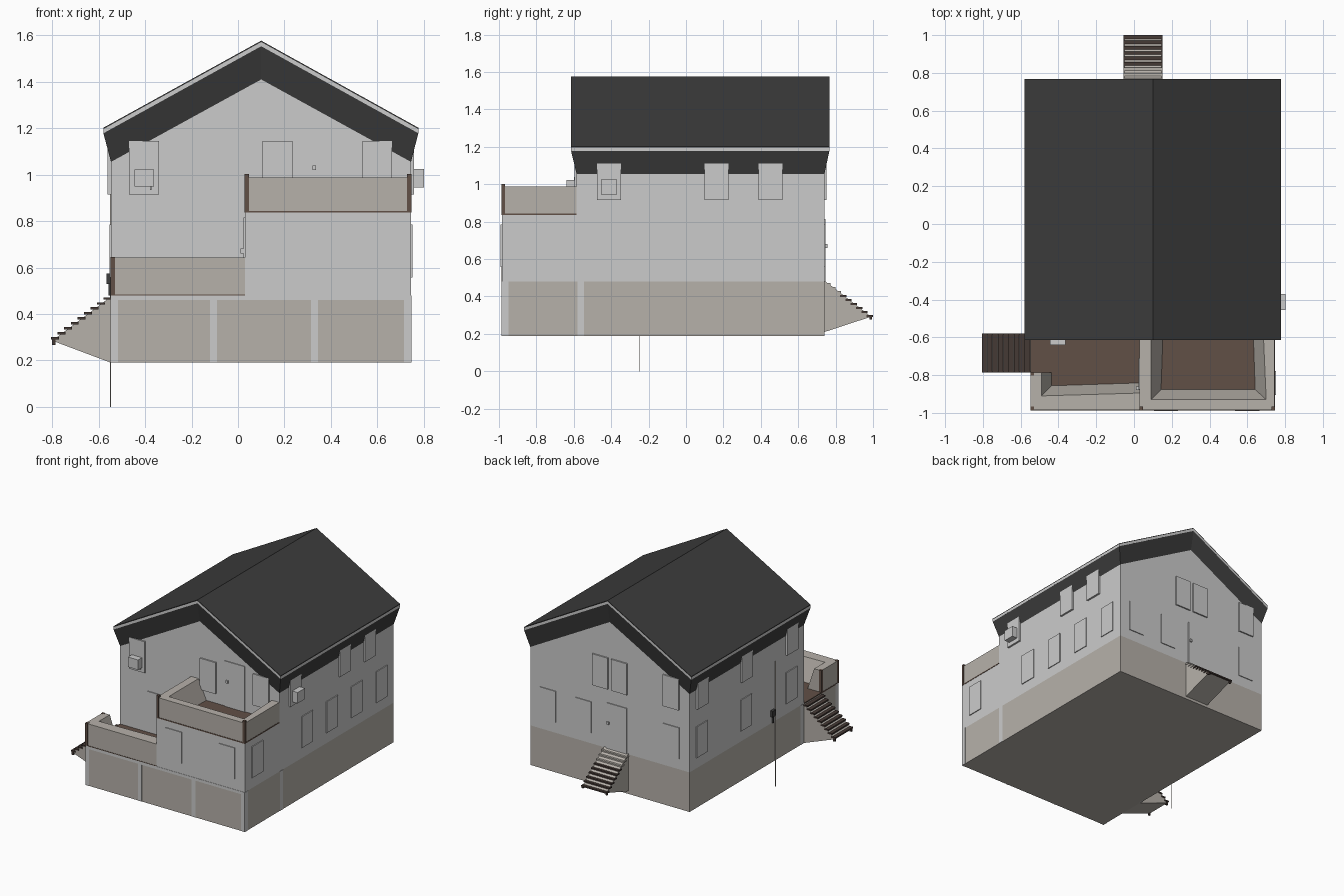
import bpy, bmesh

if "Cube" in bpy.data.objects:
    bpy.data.objects.remove(bpy.data.objects["Cube"])


def material(name, rgb):
    m = bpy.data.materials.new(name)
    m.diffuse_color = (*rgb, 1)
    m.use_nodes = True
    m.node_tree.nodes["Principled BSDF"].inputs["Base Color"].default_value = m.diffuse_color
    return m


DARK = material("roof_dark", (0.045, 0.045, 0.045))
BROWN = material("wood_brown", (0.12, 0.08, 0.062))
TREAD = material("tread_brown", (0.06, 0.042, 0.036))
TAN = material("plaster_tan", (0.47, 0.44, 0.40))


def finish(name, bm, mat=None):
    bmesh.ops.recalc_face_normals(bm, faces=bm.faces)
    me = bpy.data.meshes.new(name)
    bm.to_mesh(me)
    bm.free()
    ob = bpy.data.objects.new(name, me)
    bpy.context.collection.objects.link(ob)
    if mat:
        me.materials.append(mat)
    return ob


def loft(name, rings, mat=None, caps=True):
    """Skin a list of closed 3D rings."""
    bm = bmesh.new()
    vs = [[bm.verts.new(p) for p in r] for r in rings]
    n = len(vs[0])
    for a, b in zip(vs, vs[1:]):
        for i in range(n):
            j = (i + 1) % n
            bm.faces.new((a[i], a[j], b[j], b[i]))
    if caps:
        bm.faces.new(vs[0])
        bm.faces.new(vs[-1])
    return finish(name, bm, mat)


def prism_y(name, pts, y0, y1, mat=None):
    return loft(name, [[(x, y, z) for x, z in pts] for y in (y0, y1)], mat)


def prism_x(name, pts, x0, x1, mat=None):
    return loft(name, [[(x, y, z) for y, z in pts] for x in (x0, x1)], mat)


def box(name, x0, x1, y0, y1, z0, z1, mat=None):
    return prism_y(name, [(x0, z0), (x1, z0), (x1, z1), (x0, z1)], y0, y1, mat)


def panel(name, side, pos, a0, a1, z0, z1, d=0.006, mat=None):
    """Thin slab on a wall facing 'side' (+x, -x, +y, -y); a0..a1 runs along the wall."""
    s = 1 if side[0] == "+" else -1
    lo, hi = sorted((pos - s * 0.01, pos + s * d))
    if side[1] == "x":
        return box(name, lo, hi, a0, a1, z0, z1, mat)
    return box(name, a0, a1, lo, hi, z0, z1, mat)


XL, XR, XM, XC = -0.547, 0.745, 0.03, 0.10      # walls, wing edge, ridge
YF, YM, YB = -0.985, -0.585, 0.74               # wing front, house front, back
Z0, ZF, ZB = 0.19, 0.48, 0.84                   # base, ground floor, balcony floor

# Foundation, house and front wing
box("foundation", XL, XR, YF, YB, Z0, ZF, TAN)
prism_y("house_walls", [(XL, ZF), (XR, ZF), (XR, 1.055), (XC, 1.41), (XL, 1.055)], YM, YB)
box("front_wing", XM, XR, YF, YM, ZF, ZB)

# Foundation pilasters and top band
for x in (XL, -0.12, 0.315, 0.715):
    panel("pilaster", "-y", YF, x, x + 0.03, Z0, ZF, 0.002)
for side, px in (("-x", XL), ("+x", XR)):
    for y in (YF, -0.58):
        panel("pilaster", side, px, y, y + 0.035, Z0, ZF, 0.002)
panel("foundation_band", "-y", YF, XL, XR, 0.46, ZF, 0.002)

# Roof: skin, fascia and tapered soffit
RL, RR, RF, RB = -0.58, 0.777, -0.615, 0.767


def chevron(top, thick):
    eave = top - 0.375
    return [(RL, eave - thick), (RL, eave), (XC, top), (RR, eave), (RR, eave - thick), (XC, top - thick)]


prism_y("roof_skin", chevron(1.577, 0.006), RF, RB, DARK)
prism_y("roof_fascia", chevron(1.571, 0.018), RF, RB)


def gable_ring(xl, xr, yf, yb, eave, top):
    f = [(xl, eave), (XC, top), (xr, eave)]
    return [(x, yf, z) for x, z in f] + [(x, yb, z) for x, z in reversed(f)]


loft("roof_soffit", [gable_ring(RL, RR, RF, RB, 1.18, 1.553),
                     gable_ring(XL, XR, YM, YB, 1.055, 1.41)], DARK, caps=False)

# Parapets: thin top, sloping inner face
def parapet(name, path, inner_top, inner_low, z0, z1):
    """Sweep a wedge section along the corner points."""
    rings = [[(*o, z0), (*o, z1), (*t, z1), (*l, z0)]
             for o, t, l in zip(path, inner_top, inner_low)]
    loft(name, rings, TAN)


parapet("balcony_parapet",
        [(XM, YM), (XM, YF), (XR, YF), (XR, YM)],
        [(0.09, YM), (0.09, -0.93), (0.70, -0.93), (0.685, YM)],
        [(0.155, YM), (0.145, -0.875), (0.64, -0.875), (0.63, YM)], ZB, 0.987)
parapet("terrace_parapet",
        [(XL, -0.785), (XL, YF), (XM, YF)],
        [(-0.49, -0.785), (-0.49, -0.91), (XM, -0.895)],
        [(-0.435, -0.785), (-0.435, -0.855), (XM, -0.84)], ZF, 0.643)

# Floors, doubling as the thin brown trim line
box("balcony_floor", XM - 0.002, XR + 0.002, YF - 0.002, YM, ZB - 0.004, ZB + 0.004, BROWN)
box("terrace_floor", XL - 0.002, XM, YF - 0.002, YM, ZF - 0.004, ZF + 0.004, BROWN)

# Corner posts
for x, y, z0, z1 in ((XM + 0.008, YF + 0.008, ZB, 1.002), (XR - 0.008, YF + 0.008, ZB, 1.002),
                     (XL + 0.008, YF + 0.008, ZF, 0.645), (XL + 0.008, -0.793, ZF, 0.645)):
    box("corner_post", x - 0.01, x + 0.01, y - 0.01, y + 0.01, z0, z1, BROWN)

# Stairs: solid wedge carrying thin treads
N = 9
prism_y("side_stair_base", [(XL, Z0), (XL, 0.475), (-0.80, 0.285)], -0.78, -0.585, TAN)
prism_x("back_stair_base", [(YB, 0.21), (YB, 0.485), (0.99, 0.292)], -0.05, 0.145, TAN)
for i in range(N):
    z = 0.29 + i * 0.0215
    x = -0.805 + i * 0.0283
    box("side_tread", x, x + 0.034, -0.787, -0.58, z, z + 0.01, TREAD)
    y = 1.0 - i * 0.0285
    box("back_tread", -0.056, 0.15, y - 0.034, y, z, z + 0.01, TREAD if i < 6 else TAN)
for y in (-0.785, -0.595):
    box("side_stair_foot", -0.80, -0.785, y, y + 0.012, 0.267, 0.292, TREAD)
for x in (-0.055, 0.137):
    box("back_stair_foot", x, x + 0.012, 0.98, 0.995, 0.277, 0.292, TREAD)

# Windows: centre positions along each wall
LOW, HIGH, W = (0.557, 0.786), (0.915, 1.145), 0.064
SIDE_HIGH = (0.915, 1.117)
for side, pos, zs, centres, d in (
        ("-y", YF, LOW, (0.17, 0.60), 0.006),
        ("-y", YM, LOW, (-0.262,), 0.006),
        ("-y", YM, HIGH, (-0.405, 0.17, 0.60), 0.01),
        ("+y", YB, LOW, (0.60, 0.312, -0.40), 0.006),
        ("+y", YB, HIGH, (0.60, 0.175, 0.02, -0.40)[1:], 0.01),
        ("+y", YB, HIGH, (), 0.01),
        ("+x", XR, LOW, (-0.842, -0.267, 0.02, 0.308, 0.597), 0.006),
        ("+x", XR, SIDE_HIGH, (-0.412, 0.163, 0.452), 0.014),
        ("-x", XL, LOW, (-0.437, 0.087, 0.60), 0.006),
        ("-x", XL, SIDE_HIGH, (-0.437, 0.087, 0.60), 0.014)):
    for c in centres:
        panel("window", side, pos, c - W, c + W, *zs, d)

# Doors with handles
panel("balcony_door", "-y", YM, 0.305, 0.465, ZB, 1.177)
panel("back_door", "+y", YB, -0.04, 0.125, ZF, 0.815)
panel("terrace_door", "-x", XM, -0.875, -0.71, ZF, 0.815)
box("terrace_handle", 0.01, 0.03, -0.88, -0.86, 0.66, 0.682)
box("balcony_handle", 0.32, 0.335, -0.60, -0.585, 1.02, 1.04)
box("back_handle", 0.10, 0.115, 0.74, 0.756, 0.66, 0.68)

# Window air units
box("front_air_unit", -0.445, -0.362, -0.64, -0.58, 0.95, 1.023)
box("front_air_drain", -0.38, -0.372, -0.605, -0.59, 0.935, 0.95)
box("side_air_unit", 0.74, 0.802, -0.455, -0.37, 0.945, 1.025)

# Utility meter and drop wire on the left wall
box("meter_box", -0.566, XL, -0.235, -0.195, 0.53, 0.575, DARK)
box("meter_pipe", -0.558, XL, -0.225, -0.215, ZF, 0.53, DARK)
box("drop_wire", -0.552, -0.548, -0.252, -0.248, 0.0, 0.92, TAN)
